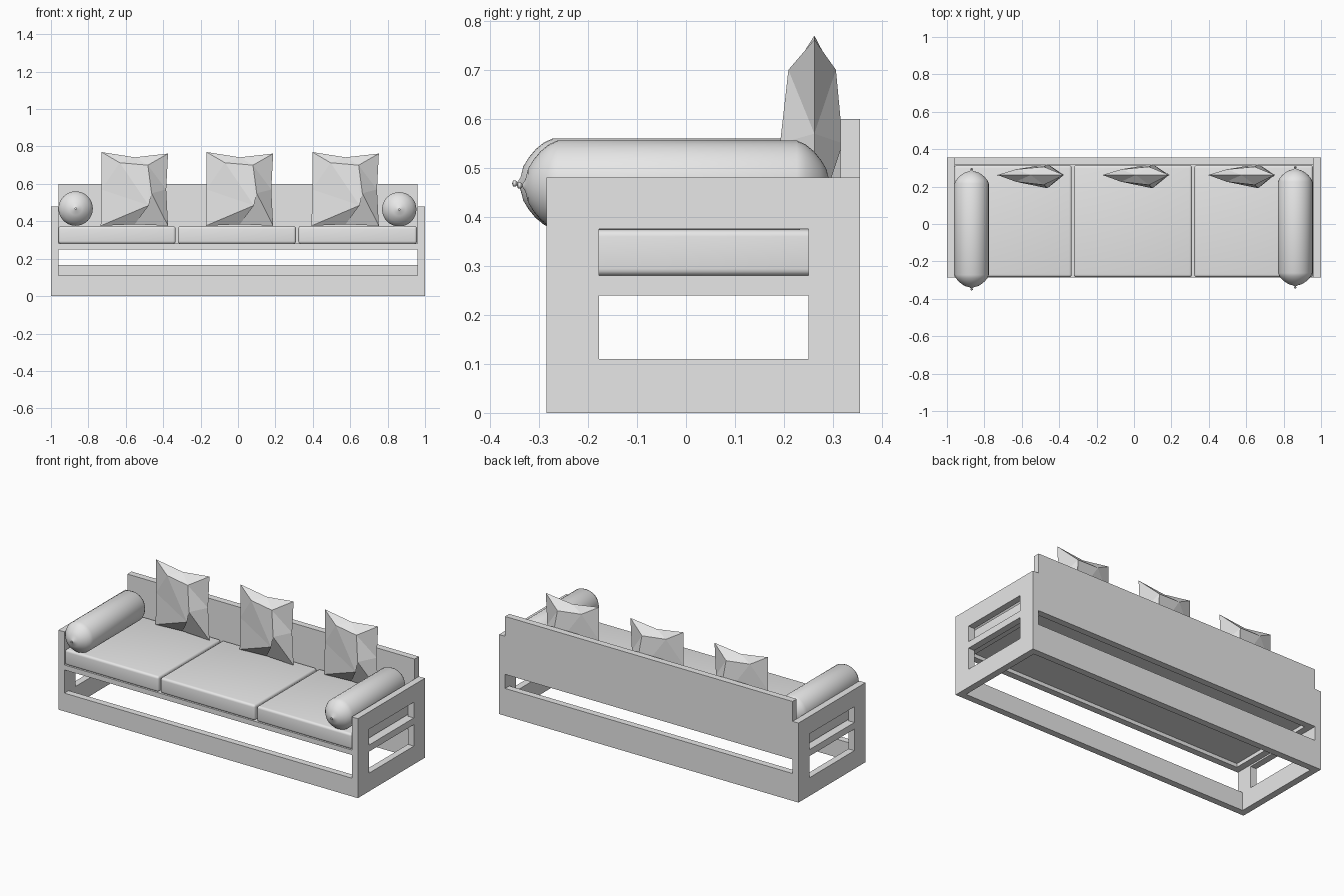
import bpy, bmesh, math
from mathutils import Vector

old = bpy.data.objects.get("Cube")
if old:
    bpy.data.objects.remove(old, do_unlink=True)

grey = bpy.data.materials.new("plain grey")
grey.use_nodes = True
grey.diffuse_color = (0.8, 0.8, 0.8, 1)
grey.node_tree.nodes["Principled BSDF"].inputs["Base Color"].default_value = (0.8, 0.8, 0.8, 1)


def finish(name, bm, smooth=False):
    """Turn a bmesh into a named grey object."""
    bmesh.ops.recalc_face_normals(bm, faces=bm.faces)
    mesh = bpy.data.meshes.new(name)
    bm.to_mesh(mesh)
    bm.free()
    mesh.materials.append(grey)
    obj = bpy.data.objects.new(name, mesh)
    bpy.context.collection.objects.link(obj)
    if smooth:
        bpy.ops.object.select_all(action="DESELECT")
        obj.select_set(True)
        bpy.context.view_layer.objects.active = obj
        bpy.ops.object.shade_smooth_by_angle(angle=math.radians(40))
    return obj


def box(name, x, y, z, bevel=0):
    """Box from (min, max) ranges, with optional rounded edges."""
    bm = bmesh.new()
    bmesh.ops.create_cube(bm, size=1)
    for v in bm.verts:
        v.co = Vector([r[0] if c < 0 else r[1] for c, r in zip(v.co, (x, y, z))])
    if bevel:
        bmesh.ops.bevel(bm, geom=bm.edges[:], offset=bevel, segments=4,
                        profile=0.5, affect="EDGES")
    return finish(name, bm, bool(bevel))


def side_panel(name, x0, x1):
    """Upright end board with two rectangular openings."""
    ys = (-0.285, -0.178, 0.25, 0.355)
    zs = (0, 0.11, 0.24, 0.28, 0.375, 0.48)
    bm = bmesh.new()
    grid = [[bm.verts.new((x0, y, z)) for y in ys] for z in zs]
    for r in range(len(zs) - 1):
        for c in range(len(ys) - 1):
            if c == 1 and r in (1, 3):
                continue
            bm.faces.new((grid[r][c], grid[r][c + 1], grid[r + 1][c + 1], grid[r + 1][c]))
    new = bmesh.ops.extrude_face_region(bm, geom=bm.faces[:])["geom"]
    moved = [g for g in new if isinstance(g, bmesh.types.BMVert)]
    bmesh.ops.translate(bm, verts=moved, vec=(x1 - x0, 0, 0))
    return finish(name, bm)


def bolster(name, x, y, z):
    """Round cushion turned about the y axis, with a small button at each end."""
    end = [(0.327, 0), (0.325, 0.006), (0.319, 0.006), (0.316, 0.003), (0.31, 0.012),
           (0.304, 0.035), (0.293, 0.053), (0.279, 0.07), (0.262, 0.084), (0.244, 0.092)]
    profile = [(-a, r) for a, r in end] + [(a, r) for a, r in reversed(end)]
    bm = bmesh.new()
    pts = [bm.verts.new((x + r, y + a, z)) for a, r in profile]
    edges = [bm.edges.new(p) for p in zip(pts, pts[1:])]
    bmesh.ops.spin(bm, geom=pts + edges, cent=(x, y, z), axis=(0, 1, 0),
                   angle=math.tau, steps=32, use_merge=True)
    bmesh.ops.remove_doubles(bm, verts=bm.verts, dist=0.0005)
    return finish(name, bm, True)


def pillow(name, cx):
    """Faceted throw pillow: a pinched rim with an off-centre bulge each side."""
    cy = 0.262
    corners = [(-0.178, 0.77), (0.178, 0.762), (0.178, 0.376), (-0.182, 0.376)]
    middles = [(0, 0.742), (0.168, 0.57), (0, 0.384), (-0.178, 0.57)]
    bulge = [(-0.08, 0.713, 0.036), (0.07, 0.70, 0.053),
             (0.09, 0.55, 0.07), (0.075, 0.485, 0.068)]
    bm = bmesh.new()
    rim = [bm.verts.new((cx + u, cy, z)) for u, z in corners]
    mid = [bm.verts.new((cx + u, cy, z)) for u, z in middles]
    for side, depth in ((-1, 1), (1, 0.83)):
        inner = [bm.verts.new((cx + u, cy + side * d * depth, z)) for u, z, d in bulge]
        for i in range(4):
            j = (i + 1) % 4
            bm.faces.new((rim[i], mid[i], inner[i]))
            bm.faces.new((mid[i], inner[j], inner[i]))
            bm.faces.new((mid[i], rim[j], inner[j]))
        bm.faces.new((inner[0], inner[1], inner[3]))
        bm.faces.new((inner[1], inner[2], inner[3]))
    return finish(name, bm)


# Wooden frame
W = 0.96
side_panel("left_side_panel", W, 1)
side_panel("right_side_panel", -1, -W)
box("back_panel", (-W, W), (0.315, 0.355), (0.25, 0.6))
box("back_lower_rail", (-W, W), (0.315, 0.355), (0, 0.165))
box("front_lower_rail", (-W, W), (-0.285, -0.245), (0, 0.11))

# Seat support: a board held in a shallow rim
box("seat_board", (-W, W), (-0.285, 0.315), (0.272, 0.28))
box("seat_front_rim", (-W, W), (-0.285, -0.245), (0.25, 0.272))
for label, x0 in (("left", W - 0.04), ("right", -W)):
    box(label + "_seat_rim", (x0, x0 + 0.04), (-0.245, 0.315), (0.25, 0.272))

# Seat cushions
for label, span in (("right", (-W, -0.333)), ("middle", (-0.322, 0.31)), ("left", (0.322, 0.957))):
    box(label + "_seat_cushion", span, (-0.284, 0.314), (0.28, 0.374), 0.014)

# Bolsters and throw pillows
bolster("right_bolster", -0.868, -0.028, 0.468)
bolster("left_bolster", 0.862, -0.018, 0.464)
for label, cx in (("right", -0.552), ("middle", 0.01), ("left", 0.575)):
    pillow(label + "_pillow", cx)
